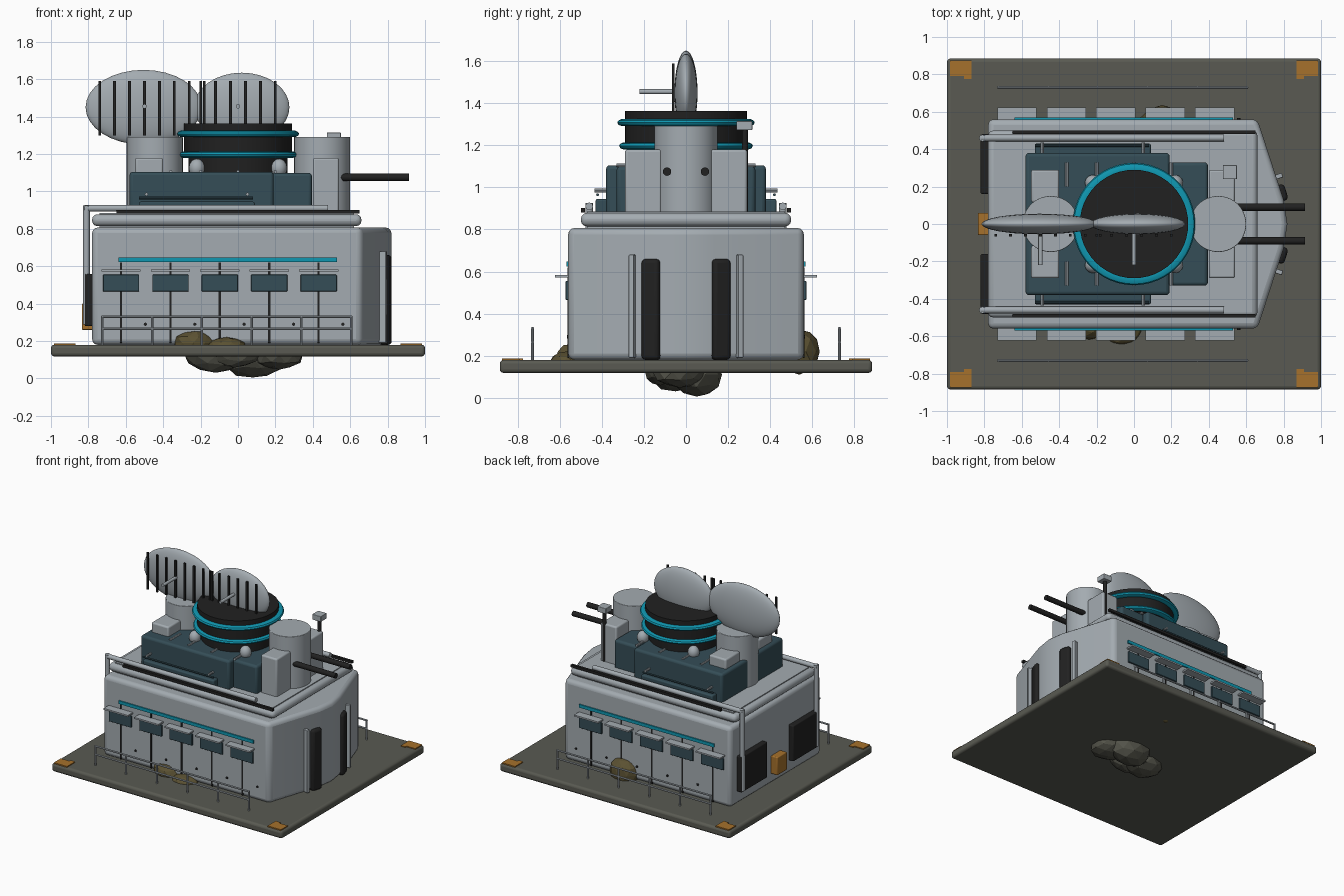
import bpy, bmesh, math, random
from mathutils import Vector

if "Cube" in bpy.data.objects:
    bpy.data.objects.remove(bpy.data.objects["Cube"])

random.seed(4)

def material(name, r, g, b):
    m = bpy.data.materials.new(name)
    m.diffuse_color = (r, g, b, 1)
    m.use_nodes = True
    m.node_tree.nodes["Principled BSDF"].inputs["Base Color"].default_value = m.diffuse_color
    return m

GREY = material("light grey", 0.37, 0.41, 0.44)
SLATE = material("dark slate blue", 0.035, 0.075, 0.095)
BLACK = material("near black", 0.015, 0.015, 0.015)
CYAN = material("cyan trim", 0.005, 0.31, 0.44)
BASE = material("olive grey", 0.1, 0.102, 0.084)
ORANGE = material("orange", 0.38, 0.165, 0.025)
MOSS = material("moss brown", 0.105, 0.083, 0.032)
STONE = material("dark stone", 0.09, 0.09, 0.07)

def finish(bm, name, mat, bevel=0, smooth=True):
    bmesh.ops.recalc_face_normals(bm, faces=bm.faces)
    me = bpy.data.meshes.new(name)
    bm.to_mesh(me)
    bm.free()
    ob = bpy.data.objects.new(name, me)
    bpy.context.collection.objects.link(ob)
    me.materials.append(mat)
    if bevel:
        mod = ob.modifiers.new("bevel", 'BEVEL')
        mod.width, mod.segments, mod.limit_method = bevel, 3, 'ANGLE'
    if smooth:
        bpy.ops.object.select_all(action='DESELECT')
        bpy.context.view_layer.objects.active = ob
        ob.select_set(True)
        bpy.ops.object.shade_smooth_by_angle(angle=math.radians(35))
    return ob

def box(name, x, y, z, mat, bevel=0, turn=0):
    """Box from (min, max) pairs, turned about its own vertical axis."""
    bm = bmesh.new()
    bmesh.ops.create_cube(bm, size=1)
    for v in bm.verts:
        v.co = Vector((v.co.x * (x[1] - x[0]), v.co.y * (y[1] - y[0]), v.co.z * (z[1] - z[0])))
    ob = finish(bm, name, mat, bevel, bevel > 0)
    ob.location = ((x[0] + x[1]) / 2, (y[0] + y[1]) / 2, (z[0] + z[1]) / 2)
    ob.rotation_euler.z = turn
    return ob

def rod(name, a, b, r, mat, sides=12, bevel=0):
    a, b = Vector(a), Vector(b)
    bm = bmesh.new()
    bmesh.ops.create_cone(bm, cap_ends=True, segments=sides, radius1=r, radius2=r, depth=(b - a).length)
    ob = finish(bm, name, mat, bevel)
    ob.location = (a + b) / 2
    ob.rotation_euler = (b - a).to_track_quat('Z', 'Y').to_euler()
    return ob

def ellipsoid(name, c, s, mat):
    bm = bmesh.new()
    bmesh.ops.create_uvsphere(bm, u_segments=32, v_segments=16, radius=1)
    ob = finish(bm, name, mat)
    ob.location, ob.scale = c, s

def rock(name, c, s, mat):
    bm = bmesh.new()
    bmesh.ops.create_icosphere(bm, subdivisions=2, radius=1)
    for v in bm.verts:
        v.co *= random.uniform(0.92, 1.04)
    ob = finish(bm, name, mat, smooth=False)
    ob.location, ob.scale = c, s

def ring(name, z, r, half_w, half_h, mat):
    bm = bmesh.new()
    n, m = 48, 10
    vs = []
    for i in range(n):
        a = 2 * math.pi * i / n
        for j in range(m):
            t = 2 * math.pi * j / m
            d = r + half_w * math.cos(t)
            vs.append(bm.verts.new((d * math.cos(a), d * math.sin(a), z + half_h * math.sin(t))))
    for i in range(n):
        for j in range(m):
            k = (i + 1) % n
            bm.faces.new([vs[i * m + j], vs[k * m + j], vs[k * m + (j + 1) % m], vs[i * m + (j + 1) % m]])
    finish(bm, name, mat)

# Ground slab and the rocks under it
box("base_slab", (-1, 1), (-0.885, 0.885), (0.118, 0.18), BASE, 0.018)
for c, s in [((0.08, 0.05, 0.11), (0.17, 0.13, 0.11)), ((-0.12, -0.05, 0.12), (0.17, 0.13, 0.09)),
             ((0.22, -0.03, 0.125), (0.14, 0.13, 0.08)), ((-0.02, -0.12, 0.13), (0.14, 0.08, 0.07))]:
    rock("underside_rock", c, s, STONE)
for c, s in [((-0.24, -0.54, 0.19), (0.11, 0.08, 0.07)), ((-0.06, -0.56, 0.17), (0.11, 0.09, 0.05)),
             ((0.15, 0.54, 0.22), (0.12, 0.10, 0.11))]:
    rock("mossy_rock", c, s, MOSS)

# Orange corner brackets
for sx in (-1, 1):
    for sy in (-1, 1):
        for x0, x1, y0, y1 in [(0.87, 0.985, 0.82, 0.875), (0.87, 0.91, 0.775, 0.82), (0.91, 0.985, 0.79, 0.82)]:
            box("corner_bracket", sorted((sx * x0, sx * x1)), sorted((sy * y0, sy * y1)), (0.178, 0.187), ORANGE)

# Main hull with a wedge prow
bm = bmesh.new()
outline = [(-0.78, -0.56), (0.66, -0.56), (0.80, -0.13), (0.82, 0), (0.80, 0.13), (0.66, 0.56), (-0.78, 0.56)]
face = bm.faces.new([bm.verts.new((x, y, 0.18)) for x, y in outline])
top = bmesh.ops.extrude_face_region(bm, geom=[face])["geom"]
bmesh.ops.translate(bm, vec=(0, 0, 0.627), verts=[g for g in top if isinstance(g, bmesh.types.BMVert)])
finish(bm, "hull", GREY, 0.03)
box("roof_step", (-0.74, 0.62), (-0.47, 0.47), (0.79, 0.885), GREY)
box("roof_slab", (-0.78, 0.66), (-0.50, 0.50), (0.815, 0.878), GREY, 0.028)

# Everything repeated on both long sides
for s in (-1, 1):
    def side(a, b):
        return sorted((s * a, s * b))
    box("cyan_stripe", (-0.64, 0.53), side(0.555, 0.569), (0.623, 0.648), CYAN)
    for i in range(5):
        x = -0.625 + 0.264 * i
        box("window", (x - 0.097, x + 0.097), side(0.555, 0.572), (0.465, 0.555), SLATE, 0.004)
        box("awning", (x - 0.105, x + 0.105), side(0.555, 0.622), (0.572, 0.584), GREY)
        box("wall_seam", (x - 0.006, x + 0.006), side(0.555, 0.563), (0.19, 0.62), BLACK)
        rod("wall_bolt", (x + 0.13, s * 0.555, 0.29), (x + 0.13, s * 0.566, 0.29), 0.009, BLACK, 8)
    # guard railing
    for z in (0.33, 0.265):
        rod("guard_rail", (-0.73, s * 0.73, z), (0.61, s * 0.73, z), 0.007, GREY, 8)
    for i in range(6):
        x = -0.725 + 0.266 * i
        rod("rail_post", (x, s * 0.73, 0.17), (x, s * 0.73, 0.335), 0.007, GREY, 8)
    # roof edge piping and rear downpipe
    rod("roof_pipe", (-0.82, s * 0.46, 0.91), (0.48, s * 0.46, 0.91), 0.018, GREY)
    rod("down_pipe", (-0.81, s * 0.46, 0.29), (-0.81, s * 0.46, 0.925), 0.018, GREY)
    box("roof_rail", (-0.65, 0.65), side(0.48, 0.50), (0.881, 0.901), BLACK)
    # prow armour strips
    turn = s * math.radians(18)
    box("prow_strip", (0.755, 0.815), side(0.12, 0.21), (0.18, 0.66), BLACK, 0.02, turn)
    box("prow_post", (0.755, 0.795), side(0.243, 0.268), (0.19, 0.68), GREY, 0.004, turn)
    # rear shutters
    box("rear_shutter", (-0.82, -0.77), side(0.16, 0.48), (0.28, 0.56), BLACK, 0.008)
    # upper deck flank plates and handles
    box("deck_flank", (-0.53, 0.09), side(0.37, 0.43), (0.87, 0.945), SLATE, 0.01)
    rod("deck_handle", (-0.53, s * 0.42, 0.965), (0.08, s * 0.42, 0.965), 0.007, SLATE, 8)
    for x in (-0.49, 0.05):
        rod("handle_stub", (x, s * 0.36, 0.985), (x, s * 0.435, 0.985), 0.009, GREY, 8)
    for x in (-0.36, -0.2, 0.0, 0.2):
        rod("deck_rib", (x, s * 0.2, 1.105), (x, s * 0.33, 1.105), 0.009, GREY, 8)
    # housings beside the drums, guns and knobs
    box("front_housing", (0.40, 0.54), side(0.115, 0.29), (0.87, 1.18), GREY, 0.012)
    box("rear_housing", (-0.55, -0.40), side(0.115, 0.29), (1.05, 1.18), GREY, 0.012)
    rod("gun_barrel", (0.55, s * 0.09, 1.075), (0.915, s * 0.09, 1.075), 0.02, BLACK, 16)
    for x in (-0.22, 0.22):
        ellipsoid("deck_knob", (x, s * 0.22, 1.125), (0.042, 0.042, 0.05), GREY)

box("rear_box", (-0.835, -0.77), (-0.06, 0.06), (0.26, 0.4), ORANGE, 0.006)

# Upper deck
box("deck_rear", (-0.58, 0.19), (-0.38, 0.38), (0.87, 1.105), SLATE, 0.018)
box("deck_front", (0.18, 0.395), (-0.33, 0.33), (0.87, 1.1), SLATE, 0.018)
for x in (-0.445, 0.45):
    rod("drum", (x, 0, 0.87), (x, 0, 1.292), 0.15, GREY, 40, 0.004)

# Turret drum with cyan rings
rod("turret_neck", (0, 0, 1.09), (0, 0, 1.19), 0.265, BLACK, 48)
rod("turret", (0, 0, 1.18), (0, 0, 1.362), 0.29, BLACK, 48)
ring("turret_ring", 1.197, 0.288, 0.03, 0.018, CYAN)
ring("turret_ring", 1.308, 0.295, 0.032, 0.018, CYAN)

# Sensor mast
rod("sensor_mast", (0.51, 0.28, 0.87), (0.51, 0.28, 1.28), 0.015, BLACK)
box("sensor_head", (0.475, 0.55), (0.24, 0.315), (1.272, 1.315), GREY, 0.004)

# Two flattened dishes with slats and feed rods
for cx, rx, rz, n in [(-0.505, 0.31, 0.2, 8), (0.02, 0.255, 0.185, 6)]:
    ellipsoid("dish", (cx, 0, 1.45), (rx, 0.055, rz), GREY)
    fx = -0.5 if cx < 0 else 0.0
    rod("dish_feed", (fx, -0.22, 1.455), (fx, -0.03, 1.455), 0.012, GREY)
    for i in range(n):
        x = fx + 0.08 * (i - (n - 1) / 2) + (0.04 if cx < 0 else 0)
        box("dish_slat", (x - 0.007, x + 0.007), (-0.066, -0.054), (1.3, 1.59) if cx < 0 else (1.36, 1.59), BLACK)
